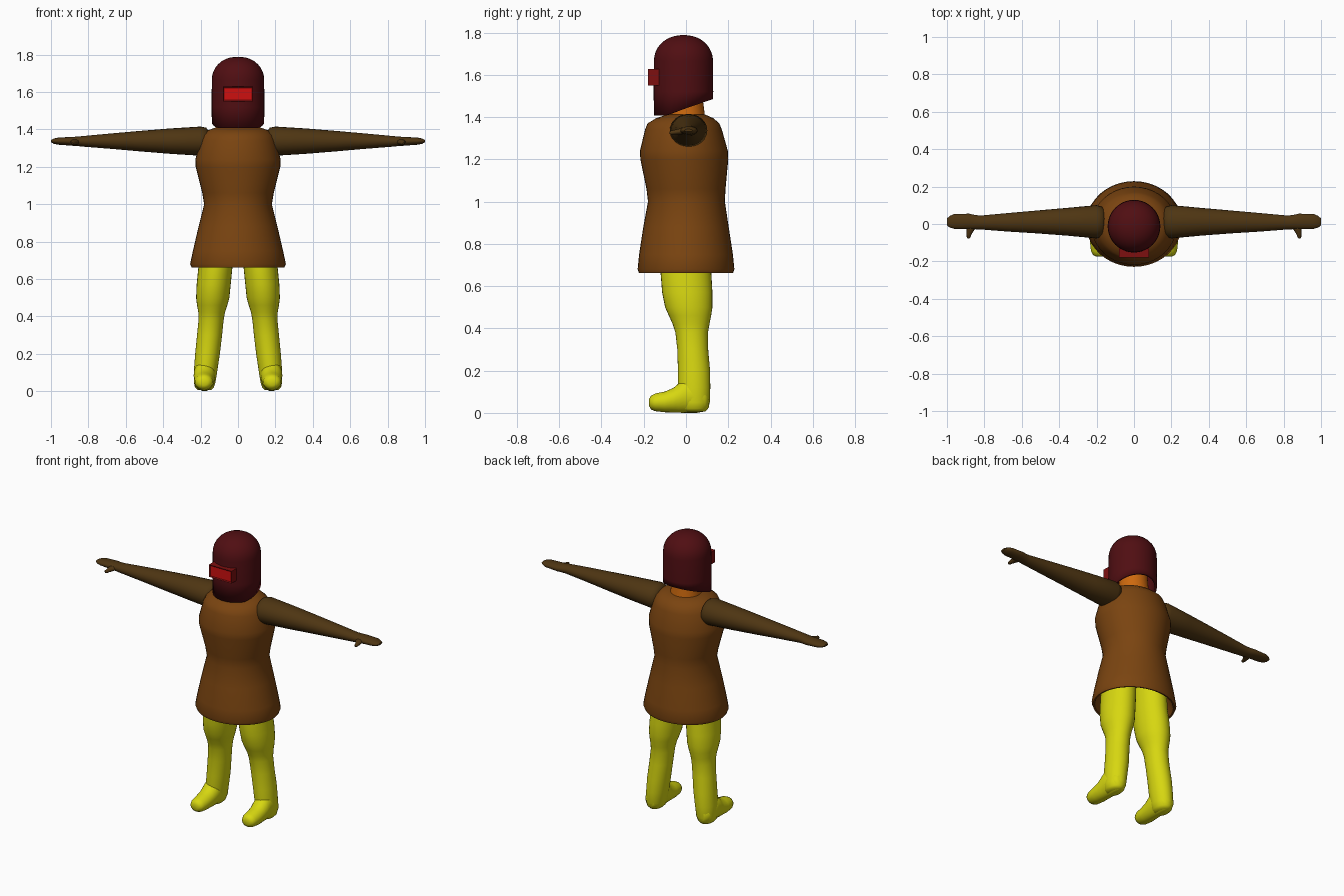
import bpy, bmesh, math
from mathutils import Vector


def material(name, rgb):
    m = bpy.data.materials.new(name)
    lin = [((c / 255 + 0.055) / 1.055) ** 2.4 if c > 10 else c / 255 / 12.92 for c in rgb]
    m.diffuse_color = (*lin, 1)
    return m


BROWN = material("tunic brown", (122, 68, 16))
DARK = material("sleeve dark brown", (78, 53, 18))
YELLOW = material("trouser yellow", (215, 215, 16))
MAROON = material("helmet maroon", (80, 14, 18))
FRAME = material("visor frame red", (125, 16, 16))
RED = material("visor lens red", (205, 16, 16))
ORANGE = material("neck orange", (205, 105, 14))


def finish(name, bm, mats, angle=45):
    bmesh.ops.recalc_face_normals(bm, faces=bm.faces[:])
    me = bpy.data.meshes.new(name)
    bm.to_mesh(me)
    bm.free()
    for m in mats:
        me.materials.append(m)
    ob = bpy.data.objects.new(name, me)
    bpy.context.collection.objects.link(ob)
    bpy.ops.object.select_all(action='DESELECT')
    ob.select_set(True)
    bpy.context.view_layer.objects.active = ob
    bpy.ops.object.shade_smooth_by_angle(angle=math.radians(angle))
    return ob


def loft(name, mat, rings, axis='z', sides=32, flip=1, cap_start=True, cap_end=True,
         angle=45, shape=None):
    """Skin elliptical rings (t, a, b, ra, rb) strung along one axis; flip=-1 mirrors in x."""
    bm = bmesh.new()
    loops = []
    for t, a, b, ra, rb in rings:
        loop = []
        for i in range(sides):
            w = 2 * math.pi * i / sides
            u, v = a + ra * math.cos(w), b + rb * math.sin(w)
            p = {'z': (u, v, t), 'x': (t, u, v), 'y': (u, t, v)}[axis]
            p = Vector((p[0] * flip, p[1], p[2]))
            loop.append(bm.verts.new(shape(p) if shape else p))
        loops.append(loop)
    for lo, hi in zip(loops, loops[1:]):
        for i in range(sides):
            j = (i + 1) % sides
            bm.faces.new((lo[i], lo[j], hi[j], hi[i]))
    if cap_start:
        bm.faces.new(loops[0])
    if cap_end:
        bm.faces.new(loops[-1])
    return finish(name, bm, [mat], angle)


# Flared tunic with a hollow hem and rounded shoulders
loft("tunic", BROWN, [
    (0.80, 0, 0, 0.19, 0.17), (0.70, 0, 0, 0.225, 0.20), (0.664, 0, 0, 0.238, 0.213),
    (0.662, 0, 0, 0.248, 0.223), (0.68, 0, 0, 0.256, 0.229), (0.75, 0, 0, 0.241, 0.222),
    (0.88, 0, 0, 0.211, 0.202), (1.0, 0, 0.002, 0.181, 0.182), (1.06, 0, 0, 0.191, 0.187),
    (1.20, 0, -0.008, 0.226, 0.208), (1.24, 0, -0.01, 0.228, 0.208),
    (1.34, 0, -0.012, 0.201, 0.182), (1.37, 0, -0.012, 0.186, 0.170),
    (1.395, 0, -0.006, 0.160, 0.135), (1.412, 0, 0, 0.115, 0.09)], sides=40)

# Neck
loft("neck", ORANGE, [(1.36, 0, 0.0, 0.095, 0.092), (1.42, 0, 0.0, 0.09, 0.088),
                      (1.48, 0, -0.005, 0.085, 0.085), (1.62, 0, -0.01, 0.08, 0.08)])


# Domed helmet shell, its lower edge rising to the back
def slant(p):
    if p.z < 1.45:
        p.z = 1.407 + max(0, p.y + 0.1) * 0.345
    return p


helmet_rings = [(1.41, 0, -0.012, 0.14, 0.14), (1.52, 0, -0.012, 0.141, 0.141),
                (1.665, 0, -0.012, 0.14, 0.14)]
for k in range(1, 9):
    w = math.radians(10.7 * k)
    r = 0.14 * math.cos(w) ** 0.9
    helmet_rings.append((1.665 + 0.123 * math.sin(w), 0, -0.012, r, r))
helmet = loft("helmet", MAROON, helmet_rings, sides=40, cap_start=False, shape=slant)
shell = helmet.modifiers.new("shell", 'SOLIDIFY')
shell.thickness = 0.014
shell.offset = -1

# Visor box with a recessed lens
bm = bmesh.new()
bmesh.ops.create_cube(bm, size=1)
for v in bm.verts:
    v.co = Vector((v.co.x * 0.16, -0.15 + v.co.y * 0.06, 1.589 + v.co.z * 0.078))
front = min(bm.faces, key=lambda f: f.calc_center_median().y)
bmesh.ops.inset_region(bm, faces=[front], thickness=0.009, depth=0)
for v in front.verts:
    v.co.y += 0.005
front.material_index = 1
finish("visor", bm, [FRAME, RED], 30)

for s, side in ((-1, "left"), (1, "right")):
    # Tapering sleeve running into a flat mitten hand
    loft(side + "_arm", DARK, [
        (0.155, 0.012, 1.337, 0.055, 0.05), (0.17, 0.012, 1.337, 0.080, 0.072),
        (0.20, 0.012, 1.337, 0.089, 0.078), (0.36, 0.012, 1.337, 0.074, 0.068),
        (0.52, 0.011, 1.337, 0.061, 0.055), (0.68, 0.009, 1.337, 0.049, 0.041),
        (0.82, 0.008, 1.336, 0.037, 0.029), (0.85, 0.010, 1.336, 0.038, 0.026),
        (0.88, 0.014, 1.336, 0.041, 0.024), (0.96, 0.014, 1.337, 0.040, 0.019),
        (0.985, 0.012, 1.337, 0.031, 0.014), (1.0, 0.011, 1.337, 0.019, 0.006)],
        axis='x', sides=24, flip=s)
    # Thumb
    loft(side + "_thumb", DARK, [
        (0.0, 0.868, 1.335, 0.030, 0.016), (-0.03, 0.874, 1.332, 0.022, 0.014),
        (-0.055, 0.882, 1.328, 0.013, 0.011), (-0.072, 0.884, 1.326, 0.010, 0.009),
        (-0.078, 0.884, 1.326, 0.004, 0.004)], axis='y', sides=12, flip=s)
    # Leg with full thigh, narrow knee and straight shin
    loft(side + "_leg", YELLOW, [
        (0.82, 0.112, 0.0, 0.09, 0.115), (0.66, 0.121, 0.0, 0.091, 0.120),
        (0.57, 0.130, 0.006, 0.091, 0.119), (0.50, 0.135, 0.013, 0.089, 0.112),
        (0.46, 0.138, 0.019, 0.081, 0.100), (0.42, 0.141, 0.024, 0.071, 0.087),
        (0.38, 0.144, 0.027, 0.067, 0.077), (0.30, 0.152, 0.032, 0.067, 0.073),
        (0.20, 0.163, 0.038, 0.066, 0.076), (0.12, 0.172, 0.038, 0.063, 0.077),
        (0.05, 0.178, 0.040, 0.058, 0.073), (0.02, 0.180, 0.040, 0.050, 0.064),
        (0.006, 0.180, 0.040, 0.036, 0.050)], flip=s, angle=60)
    # Foot
    loft(side + "_foot", YELLOW, [
        (-0.174, 0.182, 0.049, 0.020, 0.018), (-0.165, 0.182, 0.049, 0.038, 0.033),
        (-0.145, 0.182, 0.050, 0.048, 0.042), (-0.10, 0.182, 0.052, 0.053, 0.049),
        (-0.06, 0.181, 0.060, 0.054, 0.058), (-0.035, 0.180, 0.070, 0.056, 0.069),
        (0.0, 0.179, 0.085, 0.058, 0.085), (0.05, 0.179, 0.075, 0.056, 0.075),
        (0.09, 0.179, 0.062, 0.045, 0.055), (0.108, 0.179, 0.062, 0.024, 0.035)],
        axis='y', sides=24, flip=s, angle=60,
        shape=lambda p: Vector((p.x, p.y, max(p.z, 0.0))))
